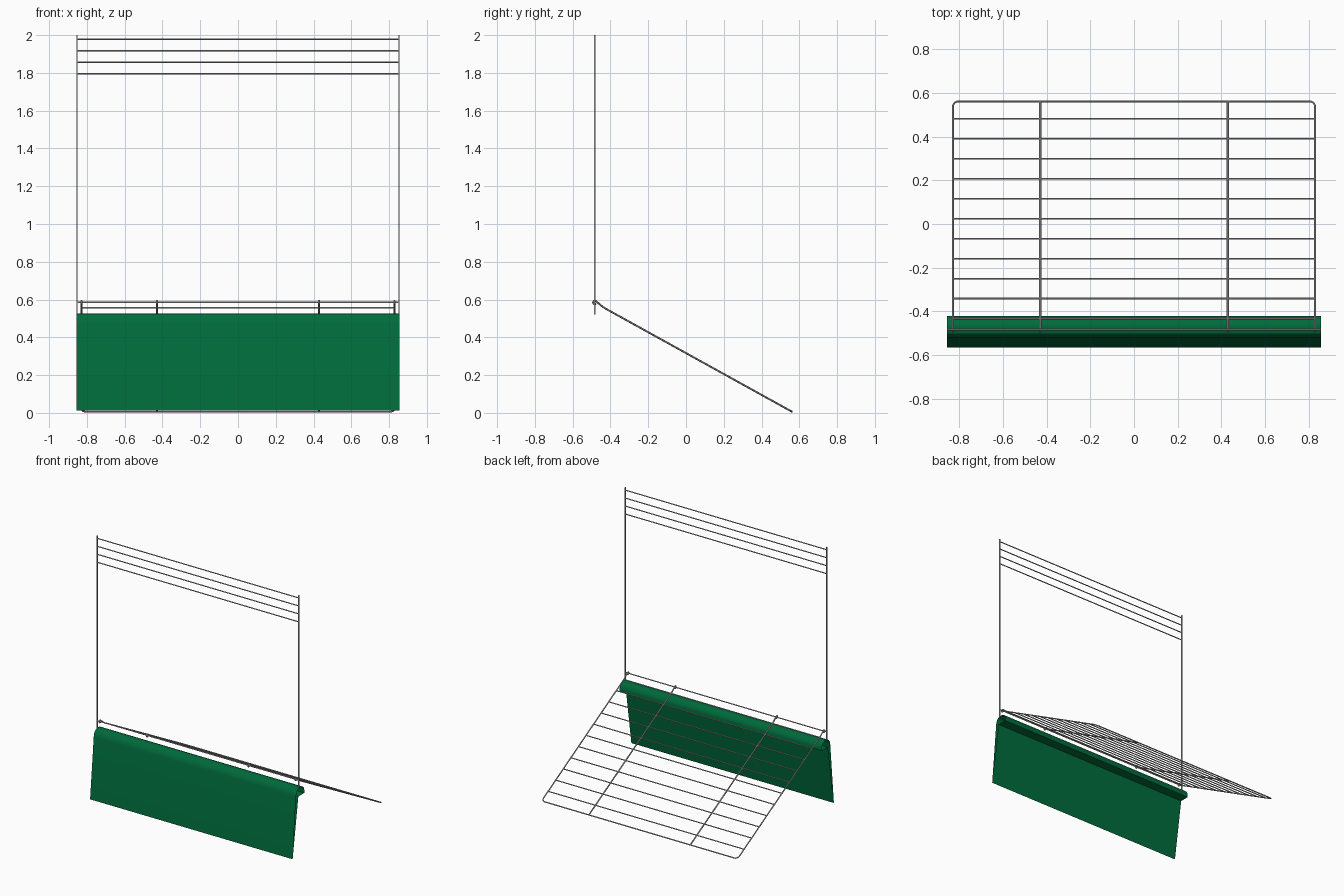
import bpy, math

if "Cube" in bpy.data.objects:
    bpy.data.objects.remove(bpy.data.objects["Cube"])

def material(name, rgb):
    m = bpy.data.materials.new(name)
    m.diffuse_color = (*rgb, 1)
    m.use_nodes = True
    m.node_tree.nodes["Principled BSDF"].inputs["Base Color"].default_value = m.diffuse_color
    return m

steel = material("grey steel wire", (0.5, 0.47, 0.47))
green = material("green sheet", (0.0, 0.152, 0.045))

def wire(name, pts, radius=0.004):
    """Round wire swept along a list of points."""
    cu = bpy.data.curves.new(name, 'CURVE')
    cu.dimensions = '3D'
    cu.bevel_depth = radius
    cu.bevel_resolution = 2
    cu.use_fill_caps = True
    sp = cu.splines.new('POLY')
    sp.points.add(len(pts) - 1)
    for p, co in zip(sp.points, pts):
        p.co = (*co, 1)
    cu.materials.append(steel)
    ob = bpy.data.objects.new(name, cu)
    bpy.context.collection.objects.link(ob)
    bpy.ops.object.select_all(action='DESELECT')
    bpy.context.view_layer.objects.active = ob
    ob.select_set(True)
    bpy.ops.object.convert(target='MESH')
    bpy.ops.object.shade_smooth_by_angle()
    return bpy.context.object

W, BACK = 0.853, -0.483          # half width and plane of the upright frame
RAIL_Z = 0.585

# Upright posts: narrow flat strips
for side in (-1, 1):
    bpy.ops.mesh.primitive_cube_add(size=1, location=(side * W, BACK, 1.26))
    post = bpy.context.object
    post.name = "post"
    post.scale = (0.005, 0.009, 1.48)
    post.data.materials.append(steel)

# Upper bars and hanging rail
for z in (1.979, 1.918, 1.857, 1.796, RAIL_Z):
    wire("rail" if z == RAIL_Z else "upper_bar", [(-W, BACK, z), (W, BACK, z)])

# Sloping shelf
def slope(y):
    return 0.007 + (0.56 - y) * 0.553

def hook(x):
    """Wire end curling round the rail, ending at the slope."""
    arc = []
    for i in range(12):
        a = math.radians(325 - i * 25)
        arc.append((x, BACK + 0.009 * math.cos(a), RAIL_Z + 0.009 * math.sin(a)))
    return arc + [(x, -0.465, 0.582), (x, -0.448, slope(-0.448) + 0.003), (x, -0.43, slope(-0.43))]

S, FRONT, R = 0.829, 0.561, 0.025
left = hook(-S)
corner = []
for i in range(6):
    a = math.radians(i * 18)
    y = FRONT - R + R * math.sin(a)
    corner.append((-S + R - R * math.cos(a), y, slope(y)))
half = left + corner
wire("shelf_frame", half + [(-x, y, z) for x, y, z in reversed(half)], 0.0045)

for x in (-0.429, 0.429):
    wire("shelf_runner", hook(x) + [(x, FRONT, slope(FRONT))], 0.005)

for i in range(11):
    y = 0.482 - i * 0.0915
    wire("shelf_cross_wire", [(-S, y, slope(y)), (S, y, slope(y))], 0.004)

# Green panel: front sheet, box channel along the top, inner sheet back down
profile = [(-0.565, 0.013), (-0.521, 0.475), (-0.515, 0.50), (-0.502, 0.518),
           (-0.48, 0.527), (-0.455, 0.527), (-0.435, 0.518), (-0.424, 0.502),
           (-0.42, 0.485), (-0.42, 0.465), (-0.493, 0.465), (-0.562, 0.013)]
n = len(profile)
verts = [(x, y, z) for x in (-0.856, 0.856) for y, z in profile]
faces = [(i, n + i, n + i + 1, i + 1) for i in range(n - 1)]
me = bpy.data.meshes.new("green_panel")
me.from_pydata(verts, [], faces)
me.materials.append(green)
panel = bpy.data.objects.new("green_panel", me)
bpy.context.collection.objects.link(panel)
bpy.ops.object.select_all(action='DESELECT')
bpy.context.view_layer.objects.active = panel
panel.select_set(True)
bpy.ops.object.shade_smooth_by_angle()
